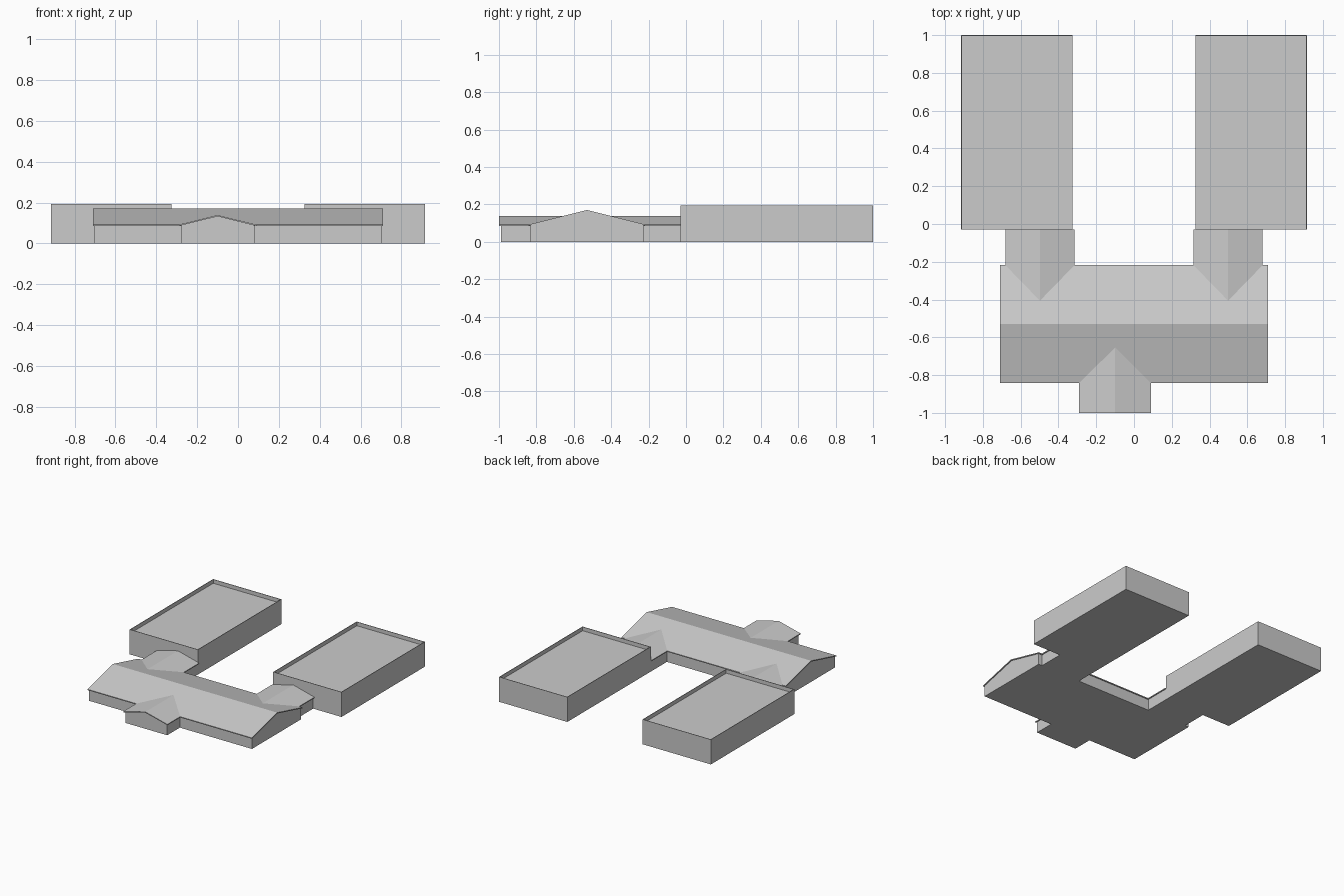
import bpy
import bmesh

cube = bpy.data.objects.get("Cube")
if cube:
    bpy.data.objects.remove(cube, do_unlink=True)

grey = bpy.data.materials.new("plain grey")
grey.use_nodes = True
COLOUR = (0.6, 0.6, 0.6, 1)
grey.diffuse_color = COLOUR
grey.node_tree.nodes["Principled BSDF"].inputs["Base Color"].default_value = COLOUR

RIDGE_Y, RIDGE_Z, EAVE_Z = -0.53, 0.17, 0.092
HALF_DEPTH, OVERHANG, THICK = 0.312, 0.01, 0.007
SLOPE = (RIDGE_Z - EAVE_Z) / HALF_DEPTH


def finish(name, bm):
    bmesh.ops.recalc_face_normals(bm, faces=bm.faces)
    mesh = bpy.data.meshes.new(name)
    bm.to_mesh(mesh)
    bm.free()
    mesh.materials.append(grey)
    bpy.context.collection.objects.link(bpy.data.objects.new(name, mesh))


def loft(name, near, far):
    """Closed solid between two matching outlines."""
    bm = bmesh.new()
    a = [bm.verts.new(p) for p in near]
    b = [bm.verts.new(p) for p in far]
    bm.faces.new(a)
    bm.faces.new(b)
    for i in range(len(a)):
        j = (i + 1) % len(a)
        bm.faces.new((a[i], a[j], b[j], b[i]))
    finish(name, bm)


def wall_profile(half, ridge, slope):
    """Gabled wall outline that meets the underside of its roof."""
    w, peak = half - OVERHANG, ridge - THICK
    side = peak - slope * w
    return [(-w, 0), (w, 0), (w, side), (0, peak), (-w, side)]


def roof_profile(half, ridge, slope):
    """Thin folded roof sheet."""
    e = ridge - slope * half
    return [(-half, e - THICK), (0, ridge - THICK), (half, e - THICK),
            (half, e), (0, ridge), (-half, e)]


def main_hall(half_length):
    for name, profile, x in (
            ("hall_walls", wall_profile(HALF_DEPTH, RIDGE_Z, SLOPE), half_length - 0.007),
            ("hall_roof", roof_profile(HALF_DEPTH, RIDGE_Z, SLOPE), half_length)):
        loft(name, [(-x, RIDGE_Y + d, z) for d, z in profile],
             [(x, RIDGE_Y + d, z) for d, z in profile])


def gabled_arm(name, cx, half, ridge, outer_y, wall_inset):
    """Cross gable running from outer_y into the slope of the hall roof."""
    side = 1 if outer_y > RIDGE_Y else -1
    slope = (ridge - EAVE_Z) / half

    def inner(z):
        reach = min((RIDGE_Z - z) / SLOPE, HALF_DEPTH - OVERHANG)
        return RIDGE_Y + side * reach

    for part, profile, inset in (("walls", wall_profile(half, ridge, slope), wall_inset),
                                 ("roof", roof_profile(half, ridge, slope), 0)):
        loft(f"{name}_{part}",
             [(cx + d, outer_y - side * inset, z) for d, z in profile],
             [(cx + d, inner(z), z) for d, z in profile])


def flat_wing(name, cx):
    """Flat-roofed block with a thin parapet around a sunken roof."""
    bm = bmesh.new()
    bmesh.ops.create_cube(bm, size=1)
    for v in bm.verts:
        v.co = (cx + v.co.x * 0.59, 0.485 + v.co.y * 1.03, (v.co.z + 0.5) * 0.194)
    top = max(bm.faces, key=lambda f: f.calc_center_median().z)
    bmesh.ops.inset_region(bm, faces=[top], thickness=0.006)
    floor = bmesh.ops.extrude_face_region(bm, geom=[top])["geom"]
    bmesh.ops.delete(bm, geom=[top], context="FACES")
    bmesh.ops.translate(bm, vec=(0, 0, -0.03),
                        verts=[g for g in floor if isinstance(g, bmesh.types.BMVert)])
    finish(name, bm)


main_hall(0.71)
gabled_arm("porch", -0.1, 0.19, 0.139, -1.0, 0.012)
for label, s in (("left", 1), ("right", -1)):
    gabled_arm(f"{label}_connector", s * 0.498, 0.183, 0.139, -0.03, 0)
    flat_wing(f"{label}_wing", s * 0.62)
